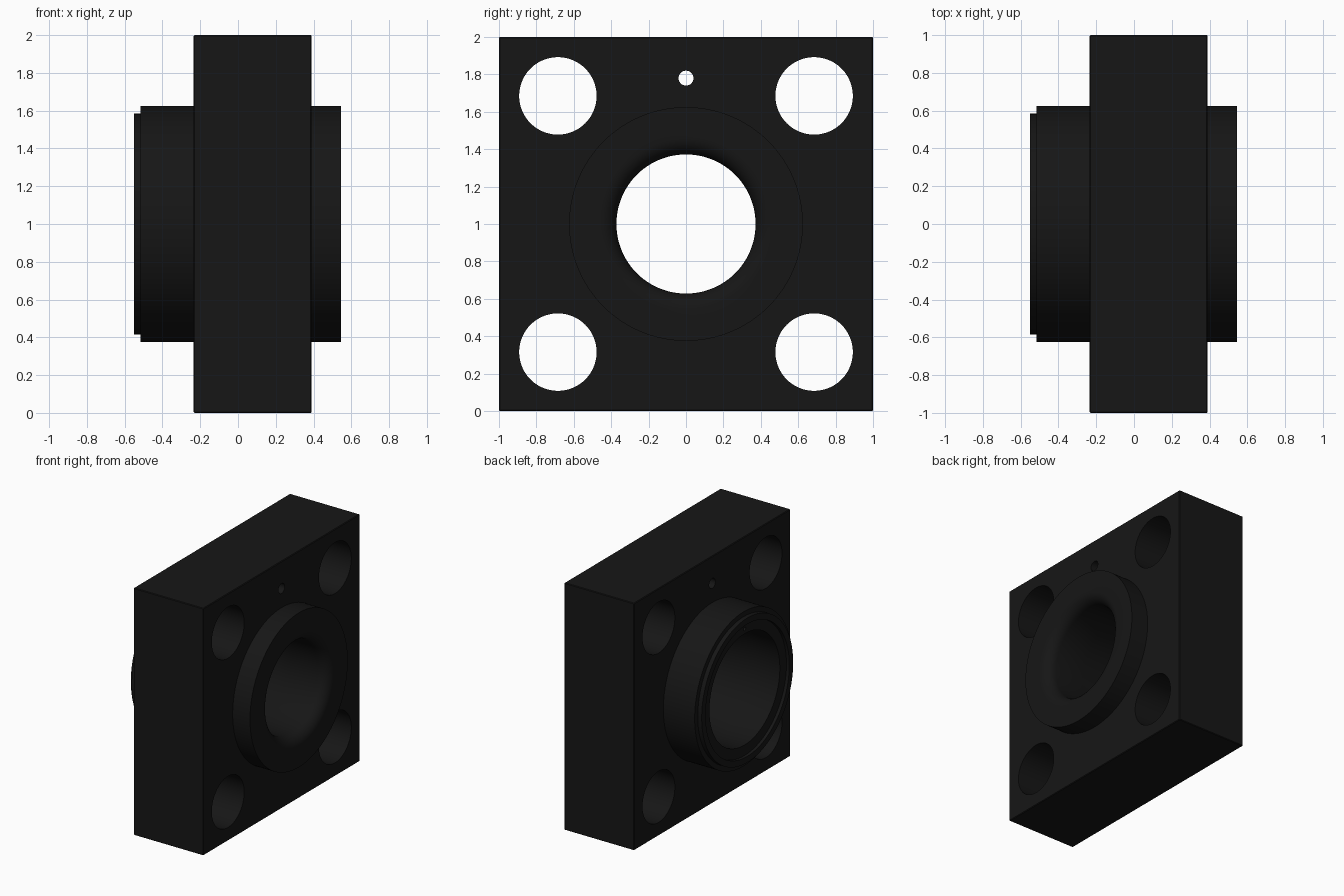
import bpy, bmesh
from math import pi, sin, cos, radians

if "Cube" in bpy.data.objects:
    bpy.data.objects.remove(bpy.data.objects["Cube"])

mat = bpy.data.materials.new("black_steel")
mat.diffuse_color = (0.008, 0.008, 0.008, 1)
mat.use_nodes = True
mat.node_tree.nodes["Principled BSDF"].inputs["Base Color"].default_value = mat.diffuse_color


def smooth(obj):
    bpy.ops.object.select_all(action='DESELECT')
    obj.select_set(True)
    bpy.context.view_layer.objects.active = obj
    bpy.ops.object.shade_smooth_by_angle(angle=radians(30))


def drill(obj, y, z, r, x=0, depth=3, sides=96):
    """Cut a round hole along x through obj."""
    bpy.ops.mesh.primitive_cylinder_add(vertices=sides, radius=r, depth=depth,
                                        location=(x, y, z), rotation=(0, pi / 2, 0))
    cutter = bpy.context.object
    mod = obj.modifiers.new("hole", 'BOOLEAN')
    mod.operation, mod.solver, mod.object = 'DIFFERENCE', 'EXACT', cutter
    bpy.context.view_layer.objects.active = obj
    bpy.ops.object.modifier_apply(modifier=mod.name)
    bpy.data.objects.remove(cutter, do_unlink=True)


def lathe(name, profile, steps=128):
    """Spin a closed (x, radius) profile around the bore axis."""
    bm = bmesh.new()
    rings = [[bm.verts.new((x, r * sin(2 * pi * i / steps), 1 + r * cos(2 * pi * i / steps)))
              for x, r in profile] for i in range(steps)]
    n = len(profile)
    for i in range(steps):
        a, b = rings[i], rings[(i + 1) % steps]
        for j in range(n):
            k = (j + 1) % n
            bm.faces.new((a[j], a[k], b[k], b[j]))
    bmesh.ops.recalc_face_normals(bm, faces=bm.faces)
    mesh = bpy.data.meshes.new(name)
    bm.to_mesh(mesh)
    bm.free()
    obj = bpy.data.objects.new(name, mesh)
    bpy.context.collection.objects.link(obj)
    obj.data.materials.append(mat)
    return obj


# Square flange plate with a slightly broken edge
bpy.ops.mesh.primitive_cube_add(size=1, location=(0.0775, 0, 1))
plate = bpy.context.object
plate.name = "flange_plate"
plate.scale = (0.625, 2, 2)
bpy.ops.object.transform_apply(location=True, rotation=False, scale=True)
bev = plate.modifiers.new("edge", 'BEVEL')
bev.width, bev.segments = 0.005, 1
bpy.ops.object.modifier_apply(modifier=bev.name)
plate.data.materials.append(mat)

# Four bolt holes, the small top hole and the seat for the hub
for sy in (-1, 1):
    for sz in (-1, 1):
        drill(plate, sy * 0.685, 1 + sz * 0.685, 0.207)
drill(plate, 0, 1.78, 0.04, sides=32)
drill(plate, 0, 1, 0.6, sides=128)
smooth(plate)

# Hub: stepped spigot at the back, rounded bore mouth at the front
mouth = [(0.455 + 0.09 * sin(t), 0.462 - 0.09 * cos(t))
         for t in (i * pi / 16 for i in range(9))]
profile = [(-0.515, 0.625), (-0.515, 0.585), (-0.55, 0.585), (-0.55, 0.535),
           (-0.525, 0.535), (-0.525, 0.45), (-0.3, 0.45), (0.2, 0.372)]
profile += mouth + [(0.545, 0.625)]
hub = lathe("hub", profile)

# Blind pin hole in the back face of the hub
drill(hub, 0, 1.49, 0.015, x=-0.525, depth=0.1, sides=16)
smooth(hub)
